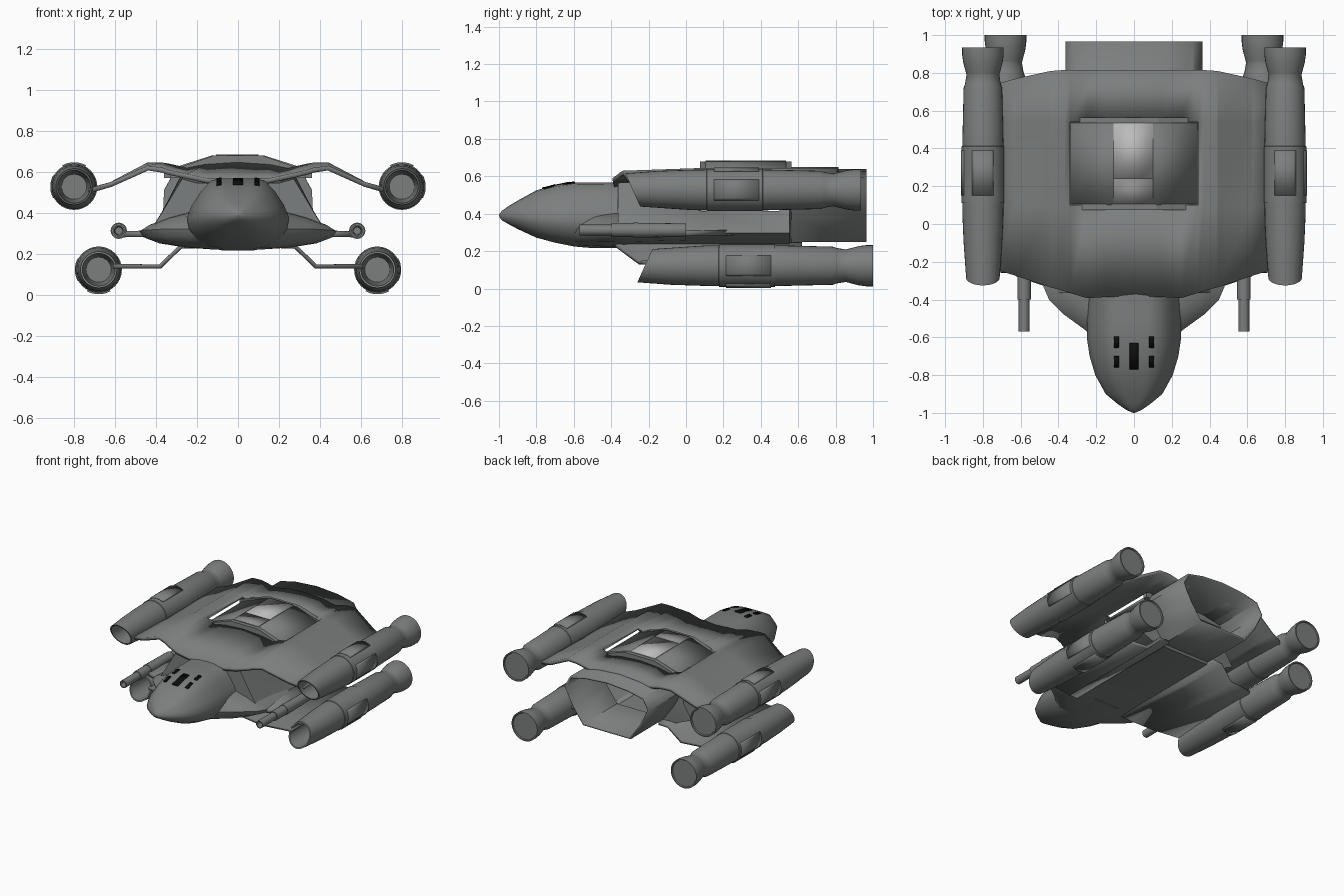
import bpy, bmesh, math
from mathutils import Vector
from mathutils.bvhtree import BVHTree

if "Cube" in bpy.data.objects:
    bpy.data.objects.remove(bpy.data.objects["Cube"])


def material(name, c):
    m = bpy.data.materials.new(name)
    m.diffuse_color = (*c, 1)
    m.use_nodes = True
    m.node_tree.nodes["Principled BSDF"].inputs["Base Color"].default_value = m.diffuse_color
    return m


GREY = material("hull grey", (0.20, 0.21, 0.21))
LIGHT = material("light panel", (0.50, 0.50, 0.50))
MID = material("mid grey panel", (0.27, 0.27, 0.27))
BLACK = material("black glass", (0.004, 0.004, 0.004))


def finish(name, bm, mat=GREY, thick=0, angle=28):
    bmesh.ops.remove_doubles(bm, verts=bm.verts, dist=1e-5)
    bmesh.ops.recalc_face_normals(bm, faces=bm.faces)
    me = bpy.data.meshes.new(name)
    bm.to_mesh(me)
    bm.free()
    me.materials.append(mat)
    me.shade_smooth()
    me.set_sharp_from_angle(angle=math.radians(angle))
    ob = bpy.data.objects.new(name, me)
    bpy.context.collection.objects.link(ob)
    if thick:
        mod = ob.modifiers.new("thickness", "SOLIDIFY")
        mod.thickness, mod.offset = thick, 0
    return ob


def loft(rings, closed=True, caps=(False, False)):
    """Skin a list of equal-length point rings."""
    bm = bmesh.new()
    vs = [[bm.verts.new(p) for p in r] for r in rings]
    n = len(rings[0])
    for a, b in zip(vs, vs[1:]):
        for i in range(n if closed else n - 1):
            j = (i + 1) % n
            bm.faces.new((a[i], a[j], b[j], b[i]))
    for ring, cap in zip((vs[0], vs[-1]), caps):
        if cap:
            bm.faces.new(ring)
    return bm


def mirrored(half, y):
    """Full ring from a half section that runs from top centre to bottom centre."""
    return [(x, y, z) for x, z in half] + [(-x, y, z) for x, z in half[-2:0:-1]]


def revolve(profile, cx, cz, shear=0, a0=0, a1=math.tau, n=32):
    """Turn (y, r) pairs about a y axis; shear slants the front intake."""
    full = a1 - a0 > 6.28
    angles = [a0 + (a1 - a0) * i / (n if full else n - 1) for i in range(n)]
    return loft([[(cx + r * math.cos(a),
                   y + (shear * r * math.sin(a) if y < 0 else 0),
                   cz + r * math.sin(a)) for a in angles] for y, r in profile], full)


def plate(name, quad, mat, thick=0.006):
    bm = bmesh.new()
    bm.faces.new([bm.verts.new(p) for p in quad])
    return finish(name, bm, mat, thick)


# nose and chin: rounded bodies defined by half width and heights along y
SHAPE = [(0, 1), (.3, 1), (.52, .95), (.72, .68), (.9, .32), (1, 0),
         (.96, -.35), (.8, -.7), (.55, -.92), (.3, -1), (0, -1)]


def body(name, stations, angle):
    rings = [mirrored([(w * u, zm + v * ((zt - zm) if v > 0 else (zm - zb)))
                       for u, v in SHAPE], y) for y, w, zm, zb, zt in stations]
    return finish(name, loft(rings, caps=(True, True)), angle=angle)


nose = body("nose_and_cockpit", [
    (-1.0, .004, .39, .387, .395), (-.985, .04, .39, .365, .415), (-.95, .09, .39, .345, .44),
    (-.9, .15, .39, .318, .47), (-.8, .205, .385, .272, .525), (-.7, .235, .38, .245, .553),
    (-.6, .25, .375, .225, .567), (-.5, .25, .37, .216, .568), (-.3, .25, .37, .218, .566)], 40)
body("chin_fairing", [
    (-.62, .20, .32, .235, .39), (-.56, .26, .32, .224, .40), (-.48, .37, .32, .22, .405),
    (-.4, .45, .315, .222, .405), (-.33, .48, .31, .225, .405), (0, .44, .31, .236, .40)], 40)

# cockpit windows laid on the nose skin
tmp = bmesh.new()
tmp.from_mesh(nose.data)
tree = BVHTree.FromBMesh(tmp)
tmp.free()
for i, (cx, y0, y1, w) in enumerate([(0, -.77, -.63, .025)] + [
        (s * .093, y, y + .06, .012) for s in (-1, 1) for y in (-.76, -.655)]):
    quad = []
    for x, y in ((cx - w, y0), (cx + w, y0), (cx + w, y1), (cx - w, y1)):
        quad.append(tree.ray_cast(Vector((x, y, 2)), Vector((0, 0, -1)))[0] + Vector((0, 0, .004)))
    plate(f"cockpit_window_{i}", quad, BLACK)

# main hull tube stepping into the open rear duct, with side bays cut open
FRONT = [(0, .54), (.2, .54), (.27, .56), (.36, .41), (.43, .30), (.28, .24), (0, .24)]
HULL = [(0, .615), (.2, .60), (.27, .585), (.36, .41), (.43, .30), (.28, .24), (0, .24)]
DUCT = [(0, .632), (.18, .618), (.31, .59), (.355, .51), (.29, .38), (.2, .255), (0, .255)]
bm = loft([mirrored(h, y) for h, y in ((FRONT, -.36), (HULL, .08), (HULL, .5), (HULL, .55),
                                       (DUCT, .56), (DUCT, .965))], caps=(True, False))
bay = []
for f in bm.faces:
    c = f.calc_center_median()
    if .1 < c.y < .45 and c.z > .45:
        bay.append(f)
bmesh.ops.delete(bm, geom=bay, context="FACES")
finish("main_hull_and_rear_duct", bm, thick=.014)

# upper wing: x, front y, front z, rear z, rear y; opening left for the hatch
WING = [(0, -.38, .565, .65, .815), (.15, -.385, .567, .64, .815), (.25, -.392, .59, .62, .815),
        (.34, -.365, .61, .64, .815), (.37, -.355, .62, .645, .815), (.44, -.335, .63, .645, .81),
        (.62, -.275, .55, .55, .77), (.73, -.24, .518, .52, .74)]
cols = []
for x, yf, zf, zr, yr in [(-w[0], *w[1:]) for w in WING[:0:-1]] + WING:
    cols.append([(x, yf, zf - .012), (x, .1, zr - .012), (x, .54, zr - .012), (x, yr, zr - .012)])
bm = loft(cols, closed=False)
hole = [f for f in bm.faces if abs(f.calc_center_median().x) < .34
        and .2 < f.calc_center_median().y < .45]
bmesh.ops.delete(bm, geom=hole, context="FACES")
finish("upper_wing", bm, thick=.024, angle=12)

# raised roof hatch: sloping doors between two frame bars
roof = [(-.335, .59), (-.12, .672), (.12, .672), (.335, .59)]
finish("hatch_roof", loft([[(x, y, z) for x, z in roof] for y in (.1, .54)], False),
       thick=.014, angle=10)
bar = [(0, .679), (.125, .679), (.35, .605), (.35, .57), (0, .57)]
for label, y, sx in (("front", .075, .95), ("rear", .535, 1.03)):
    ring = [(x * sx, z) for x, z in bar]
    finish(f"hatch_{label}_frame", loft([mirrored(ring, y), mirrored(ring, y + .03)],
                                        caps=(True, True)), angle=10)
for name, y0, y1, mat in (("hatch_light_panel", .24, .535, LIGHT), ("hatch_step_panel", .105, .24, MID)):
    plate(name, [(-.108, y0, .682), (.1, y0, .682), (.1, y1, .682), (-.108, y1, .682)], mat)


def nacelle(y0, r_scale):
    """Engine outline from the inside of the intake to the nozzle face."""
    p = [(.05, 0), (.05, .06), (-.285, .078), (-.285, .087), (-.1, .1), (.04, .106), (.11, .107),
         (.112, .111), (.41, .111), (.412, .107), (.72, .1), (.74, .093), (.79, .085),
         (.80, .088), (.86, .103), (.90, .108), (.935, .108), (.935, .1), (.928, .096), (.928, 0)]
    return [(y + y0, r * r_scale) for y, r in p]


for s, side in ((-1, "left"), (1, "right")):
    # engines, each with a slanted intake and raised skin panels
    for level, cx, cz, y0, shear, sgn in (("upper", .80, .527, 0, -.45, 1), ("lower", .68, .122, .065, .45, -1)):
        finish(f"{level}_{side}_engine", revolve(nacelle(y0, 1.02), s * cx, cz, shear))
        for k, mid in enumerate((.5 * math.pi * sgn, 0 if s > 0 else math.pi)):
            r = .115 if k == 0 else .112
            finish(f"{level}_{side}_engine_panel_{k}",
                   revolve([(y0 + .15, r), (y0 + .39, r)], s * cx, cz, 0, mid - .5, mid + .5, 10), thick=.009)
    # lower wing bending down to the lower engine
    rows = [(.2, .238, -.38, .62), (.28, .235, -.38, .62), (.38, .137, -.25, .6), (.61, .14, -.22, .57)]
    finish(f"lower_{side}_wing", loft([[(s * x, a, z), (s * x, b, z)] for x, z, a, b in rows], False),
           thick=.022, angle=12)
    # side flange carrying a small gun
    fl = [(.38, -.36, .3), (.56, -.3, .295), (.56, .0, .295), (.38, .3, .3)]
    plate(f"{side}_gun_mount", [(s * x, y, z) for x, y, z in fl], GREY, .03)
    gun = [(-.50, 0), (-.50, .018), (-.57, .022), (-.57, .029), (-.4, .029), (-.4, .036),
           (-.28, .036), (-.28, .04), (0, .036), (0, 0)]
    finish(f"{side}_gun", revolve(gun, s * .582, .312, n=16))
